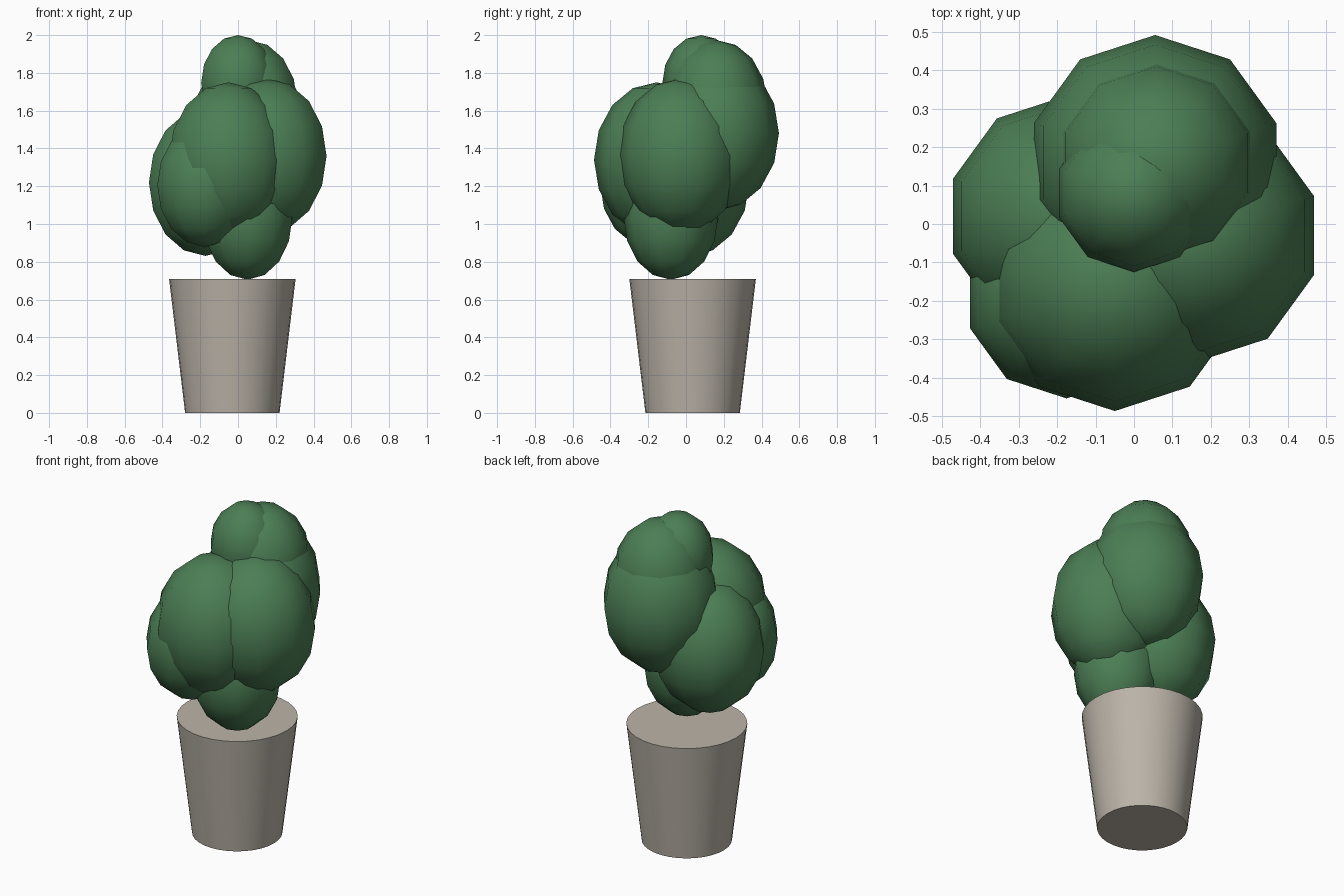
import bpy

cube = bpy.data.objects.get("Cube")
if cube:
    bpy.data.objects.remove(cube, do_unlink=True)


def make_material(name, colour):
    mat = bpy.data.materials.new(name)
    mat.use_nodes = True
    mat.diffuse_color = (*colour, 1)
    bsdf = next(n for n in mat.node_tree.nodes if n.type == 'BSDF_PRINCIPLED')
    bsdf.inputs["Base Color"].default_value = (*colour, 1)
    bsdf.inputs["Roughness"].default_value = 0.8
    return mat


leaf_green = make_material("leaf green", (0.072, 0.21, 0.09))
stone_grey = make_material("warm stone", (0.50, 0.455, 0.395))


def leaf_clump(name, centre, radius, stretch=1.235):
    """Low-poly egg of foliage, taller than wide."""
    bpy.ops.mesh.primitive_uv_sphere_add(segments=10, ring_count=8, radius=radius, location=centre)
    clump = bpy.context.object
    clump.name = name
    clump.scale.z = stretch
    bpy.ops.object.transform_apply(location=False, rotation=False, scale=True)
    bpy.ops.object.shade_smooth()
    clump.data.materials.append(leaf_green)


# Tapered solid pot
POT_HEIGHT = 0.71
bpy.ops.mesh.primitive_cone_add(vertices=32, radius1=0.25, radius2=0.335, depth=POT_HEIGHT,
                                location=(-0.03, 0.035, POT_HEIGHT / 2))
pot = bpy.context.object
pot.name = "pot"
pot.data.materials.append(stone_grey)
bpy.ops.object.shade_smooth_by_angle()

# Overlapping foliage clumps, lowest to highest
leaf_clump("foliage_base", (0.05, -0.08, 1.035), 0.25, 1.32)
leaf_clump("foliage_front_right", (-0.176, -0.19, 1.205), 0.264)
leaf_clump("foliage_right", (-0.172, 0.02, 1.22), 0.315)
leaf_clump("foliage_front", (-0.05, -0.155, 1.34), 0.332)
leaf_clump("foliage_left", (0.153, -0.03, 1.36), 0.332)
leaf_clump("foliage_back", (0.055, 0.16, 1.48), 0.332)
leaf_clump("foliage_upper_back", (0.058, 0.16, 1.64), 0.27)
leaf_clump("foliage_tip", (0, 0.08, 1.747), 0.205)
